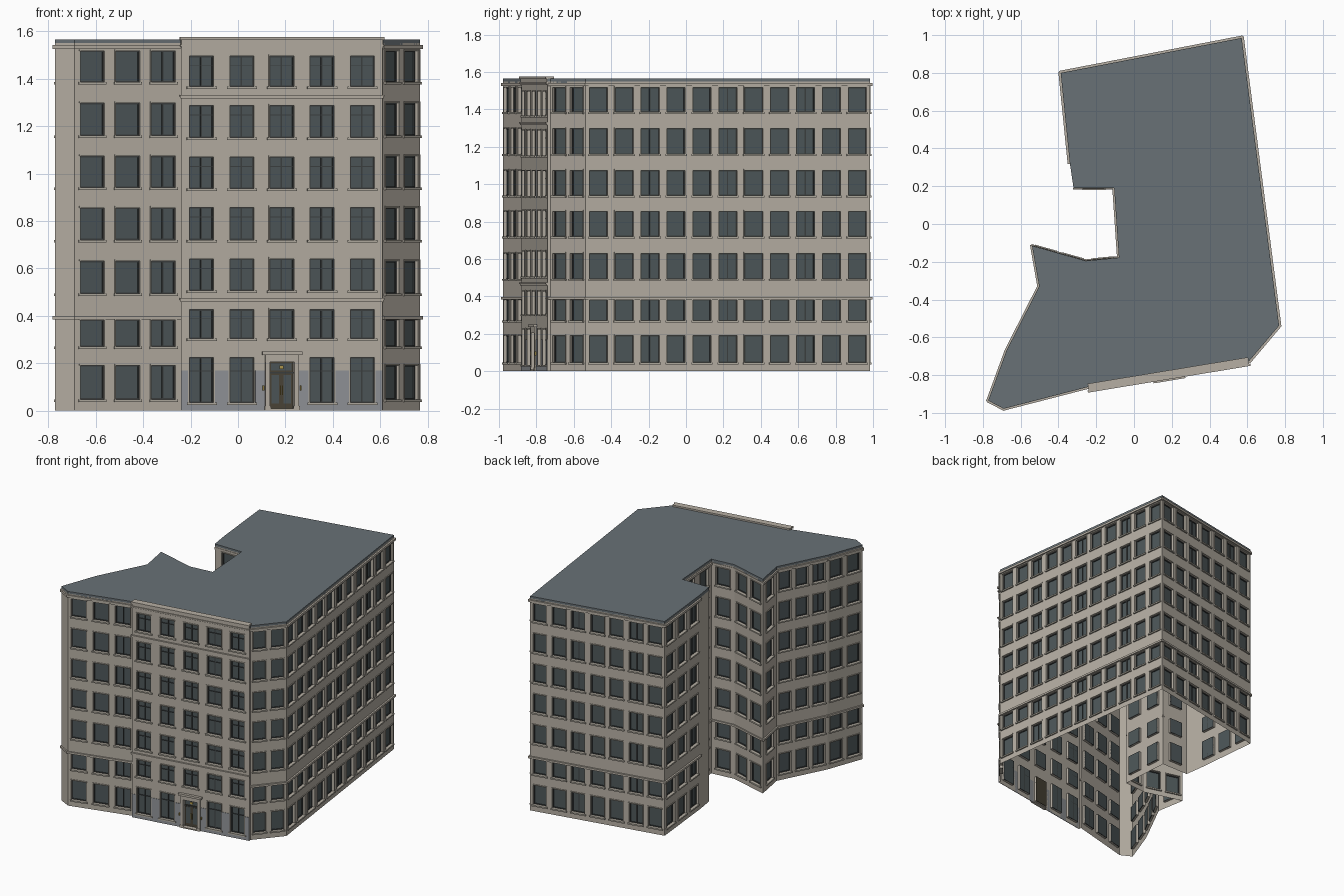
import bpy, bmesh
from mathutils import Vector

if "Cube" in bpy.data.objects:
    bpy.data.objects.remove(bpy.data.objects["Cube"])

COLORS = {
    "walls": (0.47, 0.43, 0.37, 1), "window_trim": (0.45, 0.42, 0.36, 1),
    "cornices": (0.47, 0.43, 0.37, 1), "window_panes": (0.075, 0.095, 0.10, 1),
    "window_frames": (0.045, 0.05, 0.05, 1), "roof": (0.14, 0.165, 0.18, 1),
    "stone_base": (0.29, 0.30, 0.32, 1), "door_surround": (0.47, 0.43, 0.37, 1),
    "door_leaves": (0.07, 0.06, 0.04, 1), "door_fittings": (0.45, 0.33, 0.08, 1),
}
parts = {name: bmesh.new() for name in COLORS}
TOP = 1.55
RECESS = 0.018


class Side:
    """Local frame of one wall: u along the wall, d outwards, z up."""
    def __init__(self, a, b):
        self.a = Vector((a[0], a[1], 0))
        run = Vector((b[0], b[1], 0)) - self.a
        self.length = run.length
        self.u = run.normalized()
        self.n = Vector((self.u.y, -self.u.x, 0))

    def at(self, u, d, z):
        return self.a + self.u * u + self.n * d + Vector((0, 0, z))

    def quad(self, part, *pts):
        bm = parts[part]
        bm.faces.new([bm.verts.new(self.at(*p)) for p in pts])

    def box(self, part, u0, u1, d0, d1, z0, z1):
        bm = parts[part]
        v = [bm.verts.new(self.at(u, d, z)) for z in (z0, z1)
             for u, d in ((u0, d1), (u1, d1), (u1, d0), (u0, d0))]
        for f in ((3, 2, 1, 0), (4, 5, 6, 7), (0, 1, 5, 4), (1, 2, 6, 5), (2, 3, 7, 6), (3, 0, 4, 7)):
            bm.faces.new([v[i] for i in f])

    def panel(self, u0, u1, z0, z1):
        if u1 - u0 > 1e-4 and z1 - z0 > 1e-4:
            self.quad("walls", (u0, 0, z0), (u1, 0, z0), (u1, 0, z1), (u0, 0, z1))

    def opening(self, u0, u1, z0, z1):
        """Reveals of one hole in the wall."""
        r = -RECESS
        self.quad("walls", (u0, 0, z0), (u0, 0, z1), (u0, r, z1), (u0, r, z0))
        self.quad("walls", (u1, 0, z1), (u1, 0, z0), (u1, r, z0), (u1, r, z1))
        self.quad("walls", (u0, 0, z0), (u0, r, z0), (u1, r, z0), (u1, 0, z0))
        self.quad("walls", (u0, 0, z1), (u1, 0, z1), (u1, r, z1), (u0, r, z1))

    def window(self, u0, u1, z0, z1, mullion, transom, lip):
        r, t = -RECESS, 0.005
        self.quad("window_panes", (u0, r, z0), (u1, r, z0), (u1, r, z1), (u0, r, z1))
        bars = [(u0, u0 + t, z0, z1), (u1 - t, u1, z0, z1),
                (u0 + t, u1 - t, z0, z0 + t), (u0 + t, u1 - t, z1 - t, z1)]
        mid = (u0 + u1) / 2
        if mullion:
            bars.append((mid - 0.003, mid + 0.003, z0 + t, z1 - t))
        if transom:
            zt = z0 + (z1 - z0) * 0.7
            bars.append((u0 + t, u1 - t, zt - 0.002, zt + 0.002))
        for a, b, c, e in bars:
            self.box("window_frames", a, b, r, r + 0.006, c, e)
        # raised surround and sill
        self.box("window_trim", u0 - lip, u1 + lip, 0, 0.010, z0 - 0.010, z0)
        self.box("window_trim", u0 - 0.005, u1 + 0.005, 0, 0.005, z1, z1 + 0.007)
        self.box("window_trim", u0 - 0.005, u0, 0, 0.004, z0, z1)
        self.box("window_trim", u1, u1 + 0.005, 0, 0.004, z0, z1)

    def wall(self, centres, width, rows, top=TOP, style=None):
        """Wall with a column of openings at each centre."""
        edge = 0
        for i, c in enumerate(centres):
            u0, u1 = c - width / 2, c + width / 2
            self.panel(edge, u0, 0, top)
            z = 0
            for k, (z0, z1) in enumerate(rows):
                is_door = style == "facade" and i == 2 and k == 0
                if is_door:
                    z0, z1 = 0.008, 0.205
                self.panel(u0, u1, z, z0)
                self.opening(u0, u1, z0, z1)
                if not is_door:
                    fancy = style == "facade"
                    self.window(u0, u1, z0, z1, fancy or i % 3 == 2, fancy, 0.012 if fancy else 0.008)
                z = z1
            self.panel(u0, u1, z, top)
            edge = u1
        self.panel(edge, self.length, 0, top)

    def band(self, part, z0, z1, out):
        self.box(part, -out * 0.5, self.length + out * 0.5, 0, out, z0, z1)


# Footprint, counter-clockwise: x, y, windows per floor on the wall that starts here, cornice depth
PLAN = [
    (-0.772, -0.935, 0, .010), (-0.69, -0.978, 3, .010), (-0.24, -0.862, 0, 0),
    (-0.24, -0.880, -1, 0), (0.61, -0.740, 0, 0), (0.61, -0.725, 2, .012),
    (0.768, -0.538, 11, .012), (0.57, 0.985, 7, .012), (-0.388, 0.80, 3, .012),
    (-0.34, 0.325, 0, 0), (-0.32, 0.19, 1, .003), (-0.105, 0.19, 2, .010),
    (-0.08, -0.178, 1, .003), (-0.255, -0.195, 2, .003), (-0.54, -0.115, 1, .010),
    (-0.502, -0.33, 3, .010), (-0.675, -0.67, 2, .010),
]
SIDE_ROWS = [(0.047, 0.190), (0.270, 0.382), (0.494, 0.630), (0.720, 0.855),
             (0.940, 1.073), (1.160, 1.297), (1.385, 1.517)]
FRONT_ROWS = [(0.034, 0.224), (0.304, 0.426), (0.506, 0.640), (0.720, 0.857),
              (0.937, 1.070), (1.152, 1.287), (1.367, 1.495)]

for (x, y, count, depth), nxt in zip(PLAN, PLAN[1:] + PLAN[:1]):
    s = Side((x, y), nxt[:2])
    if count >= 0:
        # ordinary walls with evenly spaced windows
        bay = s.length / count if count else 0
        s.wall([bay * (i + 0.5) for i in range(count)], min(0.105, bay * 0.7), SIDE_ROWS)
        if depth:
            s.band("cornices", 1.526, 1.542, depth)
            s.band("cornices", 0.384, 0.398, max(depth, 0.008))
        continue

    # projecting entrance facade
    mid, w = s.length / 2, 0.103
    centres = [mid + 0.1717 * (i - 2) for i in range(5)]
    s.wall(centres, w, FRONT_ROWS, 1.53, "facade")
    s.box("cornices", 0, s.length, -0.035, 0.004, 1.53, 1.576)
    s.band("cornices", 1.535, 1.545, 0.010)
    s.band("cornices", 1.563, 1.576, 0.012)
    for z in (1.316, 0.458):
        s.band("cornices", z, z + 0.008, 0.007)
        s.band("cornices", z + 0.008, z + 0.016, 0.012)

    # grey stone base between the ground-floor openings
    edges = [0] + [e for c in centres for e in (c - w / 2 - 0.006, c + w / 2 + 0.006)] + [s.length]
    for a, b in zip(edges[::2], edges[1::2]):
        s.box("stone_base", a, b, 0, 0.003, 0, 0.17)
    for i in (0, 1, 3, 4):
        s.box("stone_base", edges[2 * i + 1], edges[2 * i + 2], 0, 0.003, 0, 0.024)

    # door surround: pilasters, frieze and crown
    for sgn in (-1, 1):
        a, b = sorted((mid + sgn * w / 2, mid + sgn * (w / 2 + 0.020)))
        s.box("door_surround", a, b, 0, 0.010, 0, 0.215)
        s.box("door_surround", a - 0.003, b + 0.003, 0, 0.013, 0, 0.020)
        lamp = mid + sgn * 0.080
        s.box("door_fittings", lamp - 0.003, lamp + 0.003, 0.003, 0.012, 0.085, 0.105)
    s.box("door_surround", mid - 0.072, mid + 0.072, 0, 0.010, 0.205, 0.235)
    s.box("door_surround", mid - 0.085, mid + 0.085, 0, 0.020, 0.235, 0.250)
    s.box("door_surround", mid - 0.060, mid + 0.060, -RECESS, 0.014, 0, 0.008)

    # double door with glazing, handles and fanlight
    r = -RECESS
    s.box("door_leaves", mid - w / 2, mid + w / 2, r - 0.004, r, 0.008, 0.205)
    for sgn in (-1, 1):
        a, b = sorted((mid + sgn * 0.010, mid + sgn * 0.042))
        s.box("window_panes", a, b, r, r + 0.003, 0.030, 0.150)
        a, b = sorted((mid + sgn * 0.003, mid + sgn * 0.006))
        s.box("door_fittings", a, b, r, r + 0.008, 0.065, 0.105)
    s.box("window_panes", mid - 0.044, mid + 0.044, r, r + 0.003, 0.168, 0.198)
    s.box("window_frames", mid - w / 2, mid + w / 2, r, r + 0.006, 0.156, 0.162)
    s.box("door_fittings", mid - 0.008, mid + 0.008, r, r + 0.010, 0.176, 0.190)

# flat roof slab
bm = parts["roof"]
base = bm.faces.new([bm.verts.new((p[0], p[1], TOP - 0.008)) for p in PLAN])
lid = bmesh.ops.extrude_face_region(bm, geom=[base])
bmesh.ops.translate(bm, vec=(0, 0, 0.023), verts=[v for v in lid["geom"] if isinstance(v, bmesh.types.BMVert)])
bmesh.ops.recalc_face_normals(bm, faces=bm.faces)

# turn every part into an object
for name, bm in parts.items():
    mesh = bpy.data.meshes.new(name)
    bm.to_mesh(mesh)
    bm.free()
    mat = bpy.data.materials.new(name)
    mat.diffuse_color = COLORS[name]
    mat.use_nodes = True
    mat.node_tree.nodes["Principled BSDF"].inputs["Base Color"].default_value = mat.diffuse_color
    mesh.materials.append(mat)
    bpy.context.collection.objects.link(bpy.data.objects.new(name, mesh))
